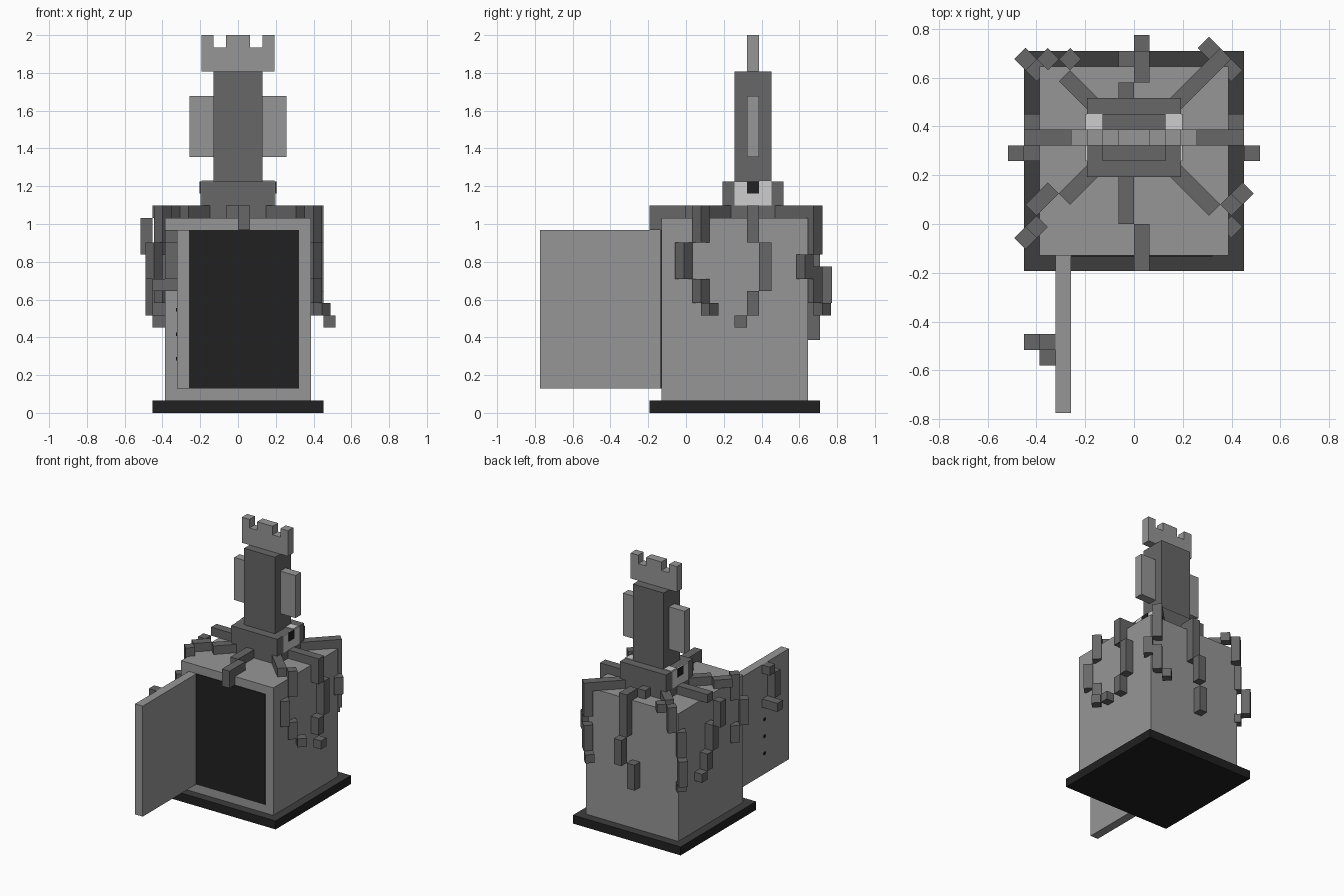
import bpy
import bmesh
from math import radians
from mathutils import Matrix, Vector

cube = bpy.data.objects.get("Cube")
if cube:
    bpy.data.objects.remove(cube)

U = 2 / 31       # one block of the grid
THIN = 0.08      # plate thickness in blocks


def material(name, value):
    mat = bpy.data.materials.new(name)
    mat.use_nodes = True
    colour = (value, value, value, 1)
    mat.diffuse_color = colour
    mat.node_tree.nodes["Principled BSDF"].inputs["Base Color"].default_value = colour
    return mat


stone = material("mid grey", 0.305)
bark = material("dark grey", 0.135)
charcoal = material("charcoal", 0.048)
black = material("black", 0.015)
white = material("pale grey", 0.61)


def blocks(name, mat, boxes, frame=Matrix()):
    """One object from boxes given as x0, x1, y0, y1, z0, z1 in blocks."""
    bm = bmesh.new()
    for x0, x1, y0, y1, z0, z1 in boxes:
        centre = Vector((x0 + x1, y0 + y1, z0 + z1)) / 2
        size = (x1 - x0, y1 - y0, z1 - z0, 1)
        bmesh.ops.create_cube(bm, size=1, matrix=Matrix.Translation(centre) @ Matrix.Diagonal(size))
    bm.transform(Matrix.Scale(U, 4) @ frame)
    mesh = bpy.data.meshes.new(name)
    bm.to_mesh(mesh)
    bm.free()
    mesh.materials.append(mat)
    obj = bpy.data.objects.new(name, mesh)
    bpy.context.collection.objects.link(obj)
    return obj


def corner_root(name, x, y, angle, cells):
    """Diagonal root: cells are start, end, sideways step, bottom, top."""
    frame = Matrix.Translation((x, y, 0)) @ Matrix.Rotation(radians(angle), 4, "Z")
    boxes = [(a, b, s - 0.5, s + 0.5, low, high) for a, b, s, low, high in cells]
    return blocks(name, bark, boxes, frame)


# Base slab with a lighter upper face
base = blocks("base", black, [(-7, 7, -3, 11, 0, 1)])
base.data.materials.append(charcoal)
for face in base.data.polygons:
    face.material_index = int(face.normal.z > 0.5)

# Cabinet, dark doorway and open door
blocks("cabinet", stone, [(-6, 6, -2, 10, 1, 16)])
blocks("doorway", black, [(-4, 5, -2 - THIN, -2, 2, 15)])
blocks("door", stone, [(-5, -4, -12, -2, 2, 15)])
blocks("door_rivets", black,
       [(-5 - THIN, -5, -7.6, -7.3, z, z + 0.3) for z in (4.3, 6.3, 8.3)])

# Head and tower
blocks("head", bark, [(-3, 3, 3, 8, 16, 19)])
blocks("tower", bark, [(-2, 2, 4, 7, 19, 28)])

# Eyes, side panels and eye tops, mirrored
for side, sign in (("left", 1), ("right", -1)):
    def mirrored(a, b, *rest):
        return (*sorted((a * sign, b * sign)), *rest)
    blocks(side + "_eye", white, [mirrored(3, 3 + THIN, 4, 7, 17, 19),
                                  mirrored(2, 3, 6, 7, 19, 19 + THIN)])
    blocks(side + "_pupil", black, [mirrored(3, 3 + 1.8 * THIN, 5, 6, 18, 19)])
    blocks(side + "_fin", stone, [mirrored(2, 4, 5, 6, 21, 26)])

# Notched crown
blocks("crown", stone, [(-3, 3, 5, 6, 28, 30)]
       + [(a, b, 5, 6, 30, 31) for a, b in ((-3, -2), (-1, 1), (2, 3))])

# Straight roots creeping out from the head
blocks("front_root", bark, [
    (-1, 0, 0, 3, 16, 17), (0, 1, -3, 0, 16, 17), (0, 1, -3, -2, 15, 16)])
blocks("back_root", bark, [
    (-1, 0, 8, 9, 16, 17), (0, 1, 9, 11, 16, 17), (0, 1, 10, 11, 12, 16),
    (0, 1, 11, 12, 9, 12), (-1, 0, 10, 11, 6, 9)])
blocks("left_root", bark, [
    (3, 7, 5, 6, 16, 17), (6, 7, 5, 6, 14, 16), (6, 7, 6, 7, 10, 14),
    (6, 7, 5, 6, 8, 10), (7, 8, 4, 5, 7, 8)])
blocks("right_root", bark, [
    (-7, -3, 5, 6, 16, 17), (-8, -7, 4, 5, 13, 16), (-7, -6, 4, 5, 10, 13),
    (-7, -6, 5, 6, 8, 10), (-7, -6, 6, 7, 7, 8)])
blocks("door_root", bark, [
    (-6, -5, -8, -7, 14, 15), (-6, -5, -9, -8, 11, 14), (-7, -5, -8, -7, 10, 11)])

# Diagonal roots hanging over the four corners
corner_root("front_left_root", 3, 3, -45, [
    (-1, 3, 0, 16, 17), (3, 4, 1, 14, 17), (4, 5, 0, 11, 14),
    (3, 4, 1, 9, 11), (3, 4, 2, 8, 9)])
corner_root("front_right_root", -3, 3, -135, [
    (-1, 2, 0, 16, 17), (2, 4, -1, 16, 17), (4, 5, 0, 14, 17),
    (5, 6, 0, 11, 14), (4, 5, 0, 9, 11)])
corner_root("back_left_root", 3, 8, 45, [
    (-1, 4, 0, 16, 17), (3, 4, 0, 13, 16), (3, 4, -1, 11, 13),
    (3, 4, 0, 9, 11), (3, 4, 1, 8, 9)][:2] + [
    (3, 4, -1, 11, 13), (3, 4, 0, 9, 12), (3, 4, 1, 8, 9)])
corner_root("back_right_root", -3, 8, 135, [
    (-1, 2, 0, 16, 17), (2, 3, -1, 16, 17), (3, 4, 0, 14, 17),
    (3, 4, 1, 11, 14), (4, 5, 1, 8, 11), (3, 4, 1, 7, 8)])
